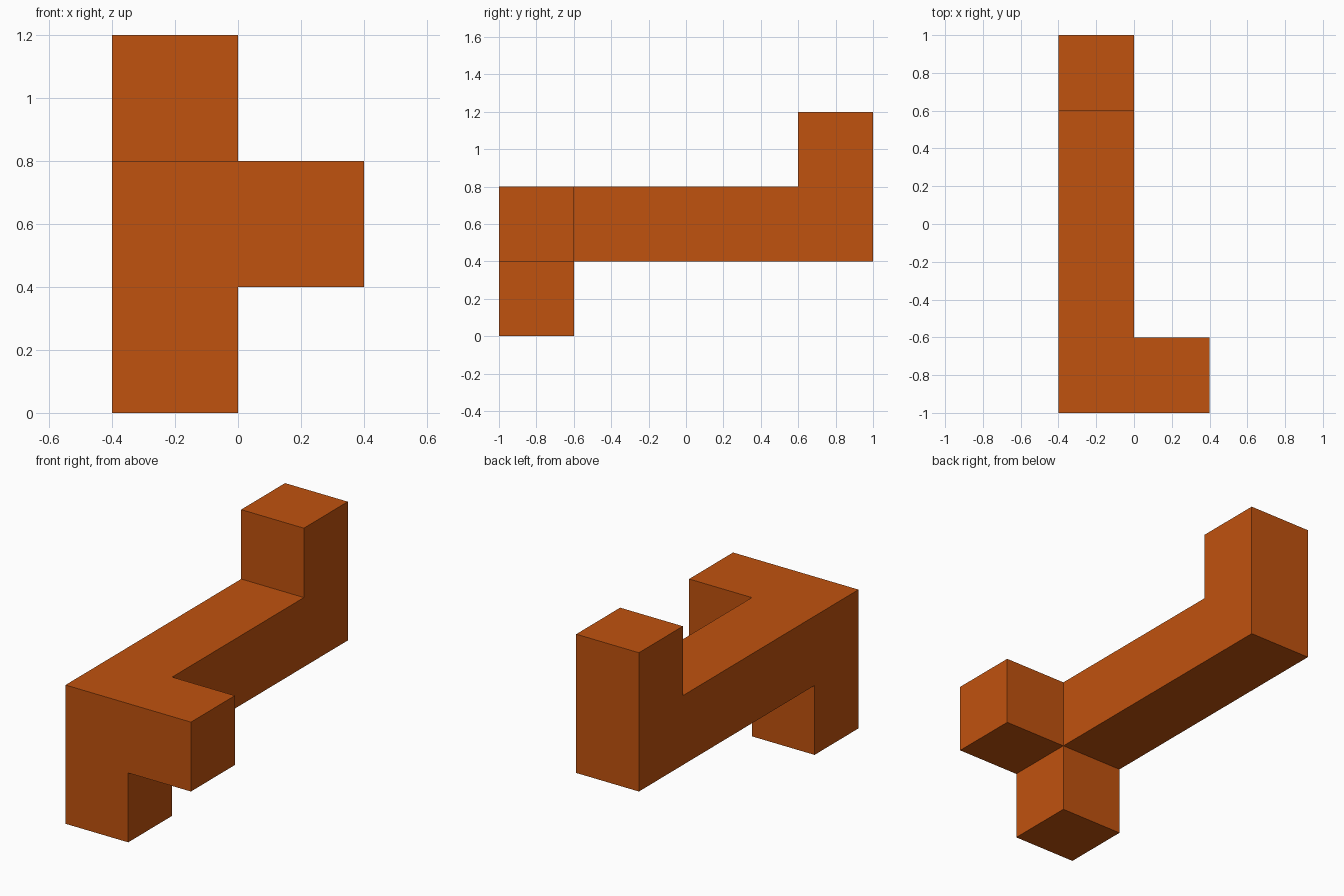
import bpy
import bmesh
from math import radians
from mathutils import Matrix, Vector

cube = bpy.data.objects.get("Cube")
if cube:
    bpy.data.objects.remove(cube, do_unlink=True)

SIZE = 0.4
ORIGIN = Vector((-0.2, -0.8, 0.2))   # centre of the first grid cell

# Grid cells filled by each arm of the block
beam = {(0, j, 1) for j in range(5)}
front_foot = {(0, 0, 0)}
side_arm = {(1, 0, 1)}
rear_post = {(0, 4, 2)}
cells = beam | front_foot | side_arm | rear_post

# One unit cube per cell
bm = bmesh.new()
for cell in sorted(cells):
    centre = ORIGIN + Vector(cell) * SIZE
    bmesh.ops.create_cube(bm, size=SIZE, matrix=Matrix.Translation(centre))

# Weld the cubes, drop the walls between them and merge flat areas
bmesh.ops.remove_doubles(bm, verts=bm.verts, dist=0.001)
groups = {}
for face in bm.faces:
    key = tuple(round(c, 2) + 0.0 for c in face.calc_center_median())
    groups.setdefault(key, []).append(face)
inner = [f for g in groups.values() if len(g) > 1 for f in g]


def is_inside(face):
    """True when both sides of a face are filled by cells."""
    centre = face.calc_center_median()
    for side in (-1, 1):
        p = (centre + face.normal * side * SIZE / 2 - ORIGIN) / SIZE
        if tuple(round(c) for c in p) not in cells:
            return False
    return True


bm.normal_update()
inner = set(inner) | {f for f in bm.faces if is_inside(f)}
bmesh.ops.delete(bm, geom=list(inner), context='FACES')
bmesh.ops.dissolve_limit(bm, angle_limit=radians(1), verts=bm.verts, edges=bm.edges)
bmesh.ops.recalc_face_normals(bm, faces=bm.faces)

mesh = bpy.data.meshes.new("angled_block")
bm.to_mesh(mesh)
bm.free()
block = bpy.data.objects.new("angled_block", mesh)
bpy.context.collection.objects.link(block)

# Burnt orange colour
orange = bpy.data.materials.new("burnt_orange")
orange.use_nodes = True
colour = (0.53, 0.085, 0.0045, 1)
orange.diffuse_color = colour
orange.node_tree.nodes["Principled BSDF"].inputs["Base Color"].default_value = colour
mesh.materials.append(orange)
